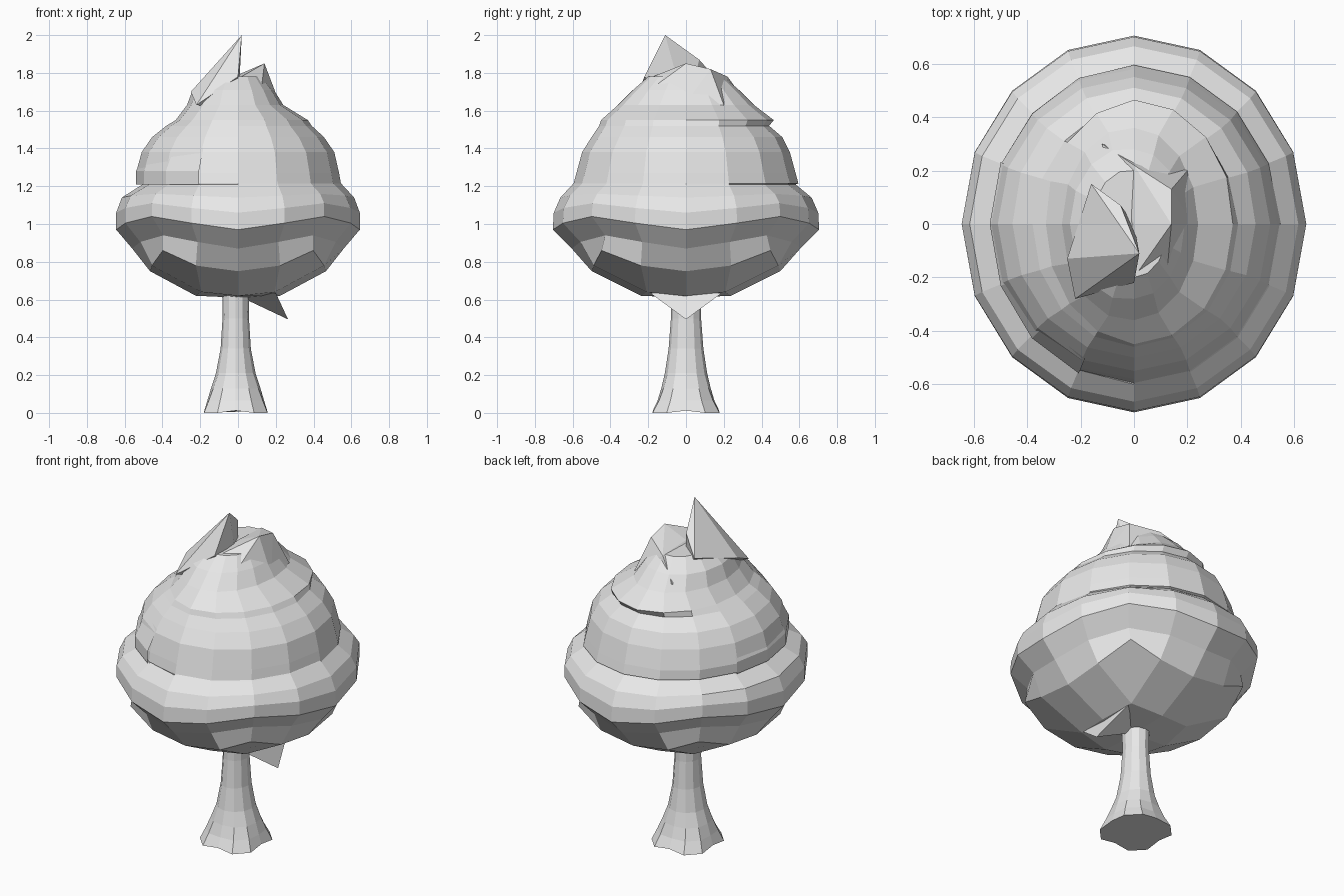
import bpy, bmesh
from math import sin, cos, pi, atan2

if "Cube" in bpy.data.objects:
    bpy.data.objects.remove(bpy.data.objects["Cube"])

grey = bpy.data.materials.new("plain grey")
grey.use_nodes = True
grey.diffuse_color = (0.8, 0.8, 0.8, 1)
grey.node_tree.nodes["Principled BSDF"].inputs["Base Color"].default_value = (0.8, 0.8, 0.8, 1)


def finish(bm, name):
    bmesh.ops.recalc_face_normals(bm, faces=bm.faces)
    mesh = bpy.data.meshes.new(name)
    bm.to_mesh(mesh)
    bm.free()
    mesh.materials.append(grey)
    obj = bpy.data.objects.new(name, mesh)
    bpy.context.collection.objects.link(obj)
    return obj


def bridge(bm, low, high):
    n = len(low)
    for k in range(n):
        bm.faces.new((low[k], low[(k + 1) % n], high[(k + 1) % n], high[k]))


def hull(name, points):
    bm = bmesh.new()
    for p in points:
        bm.verts.new(p)
    bmesh.ops.convex_hull(bm, input=bm.verts)
    return finish(bm, name)


# Crown underside: square grid bent into a bowl
bm = bmesh.new()
BOWL = {(0, 0): (0, 0, 0.61), (0, 1): (0, 0.23, 0.62), (1, 1): (0.2, 0.2, 0.64),
        (0, 2): (0, 0.48, 0.75), (1, 2): (0.23, 0.47, 0.78), (2, 2): (0.41, 0.43, 0.86)}
grid = {}
for i in range(-2, 3):
    for j in range(-2, 3):
        a, b, z = BOWL[tuple(sorted((abs(i), abs(j))))]
        if abs(i) > abs(j):
            a, b = b, a
        x = a if i > 0 else -a
        y = b if j > 0 else -b
        grid[i, j] = bm.verts.new((x * 0.97, y * 1.04, z))
for i in range(-2, 2):
    for j in range(-2, 2):
        bm.faces.new((grid[i, j], grid[i, j + 1], grid[i + 1, j + 1], grid[i + 1, j]))
edge = sorted((k for k in grid if max(abs(k[0]), abs(k[1])) == 2),
              key=lambda k: atan2(k[1], k[0]) % (2 * pi))
ring = [grid[k] for k in edge]

# Crown tiers: x radius, y radius, height, corner lift, ledge on left, ledge on back
TIERS = [(0.56, 0.605, 0.87, 0.07, 0, 0),
         (0.645, 0.705, 0.97, 0.07, 0, 0),
         (0.645, 0.7, 1.06, 0.05, 0, 0),
         (0.615, 0.665, 1.14, 0.02, 0, 0),
         (0.55, 0.6, 1.21, 0, -0.045, -0.02),
         (0.545, 0.595, 1.215, 0, -0.01, 0),
         (0.535, 0.58, 1.27, 0, 0.005, 0),
         (0.51, 0.55, 1.38, 0, 0, 0),
         (0.455, 0.5, 1.46, 0, 0, 0.01),
         (0.39, 0.46, 1.52, 0, -0.01, -0.02),
         (0.37, 0.45, 1.55, 0, -0.04, 0.015),
         (0.24, 0.36, 1.63, 0, 0.03, 0),
         (0.19, 0.28, 1.71, 0, 0.05, 0),
         (0.13, 0.2, 1.78, 0, 0.03, 0)]
for rx, ry, z, lift, left, back in TIERS:
    new = []
    for k in range(16):
        t = k * pi / 8
        c, s = cos(t), sin(t)
        d = left * max(0, -c) + back * max(0, s)
        new.append(bm.verts.new(((rx + d) * c, (ry + d) * s,
                                 z + lift * (1 - cos(4 * t)) / 2)))
    bridge(bm, ring, new)
    ring = new
bm.faces.new(ring)
finish(bm, "crown")

# Pointed twists at the top of the crown
hull("top_cap", [(0.14, 0, 1.85), (0.14, 0.13, 1.82), (0, 0.22, 1.78), (0, -0.2, 1.77),
                 (0.22, 0, 1.64), (0.11, -0.33, 1.61), (0.2, 0.2, 1.63), (0, 0, 1.79),
                 (-0.12, 0.3, 1.67), (0, 0, 1.5)])
hull("top_blade", [(0.02, -0.11, 2), (-0.05, 0.07, 1.87), (0, -0.22, 1.78), (-0.16, 0.15, 1.78),
                   (-0.25, -0.13, 1.7), (-0.22, -0.28, 1.63), (0, 0, 1.6)])

# Raised lip where the second tier overlaps the first, on the left-hand sweep
bm = bmesh.new()
rows = []
for inset, z in ((0.1, 1.21), (0, 1.21), (0, 1.28), (0.06, 1.4)):
    rows.append([bm.verts.new(((0.54 - inset) * cos(k * pi / 8), (0.605 - inset) * sin(k * pi / 8), z))
                 for k in range(7, 12)])
for low, high in zip(rows, rows[1:]):
    for k in range(4):
        bm.faces.new((low[k], low[k + 1], high[k + 1], high[k]))
finish(bm, "tier_lip")

# Stray leaf point hanging below the crown
hull("hanging_leaf", [(0, 0, 0.62), (0.2, 0.19, 0.635), (0.2, -0.19, 0.635),
                      (0.265, 0, 0.495), (0.16, 0, 0.63)])

# Trunk flaring into four roots
bm = bmesh.new()
ring = None
for rx, ry, z, root in ((0.185, 0.195, 0.012, 0.1), (0.16, 0.16, 0.065, 0.06),
                        (0.135, 0.135, 0.13, 0.03), (0.105, 0.112, 0.21, 0),
                        (0.08, 0.092, 0.34, 0), (0.07, 0.08, 0.5, 0), (0.072, 0.082, 0.66, 0)):
    new = []
    for k in range(12):
        t = k * pi / 6
        f = 1 - root * cos(4 * t)
        drop = -0.012 * (1 - cos(4 * t)) / 1.5 if z < 0.02 else 0
        new.append(bm.verts.new((rx * f * cos(t) - 0.012, ry * f * sin(t), z + drop)))
    if ring:
        bridge(bm, ring, new)
    else:
        bm.faces.new(new[::-1])
    ring = new
bm.faces.new(ring)
finish(bm, "trunk")
